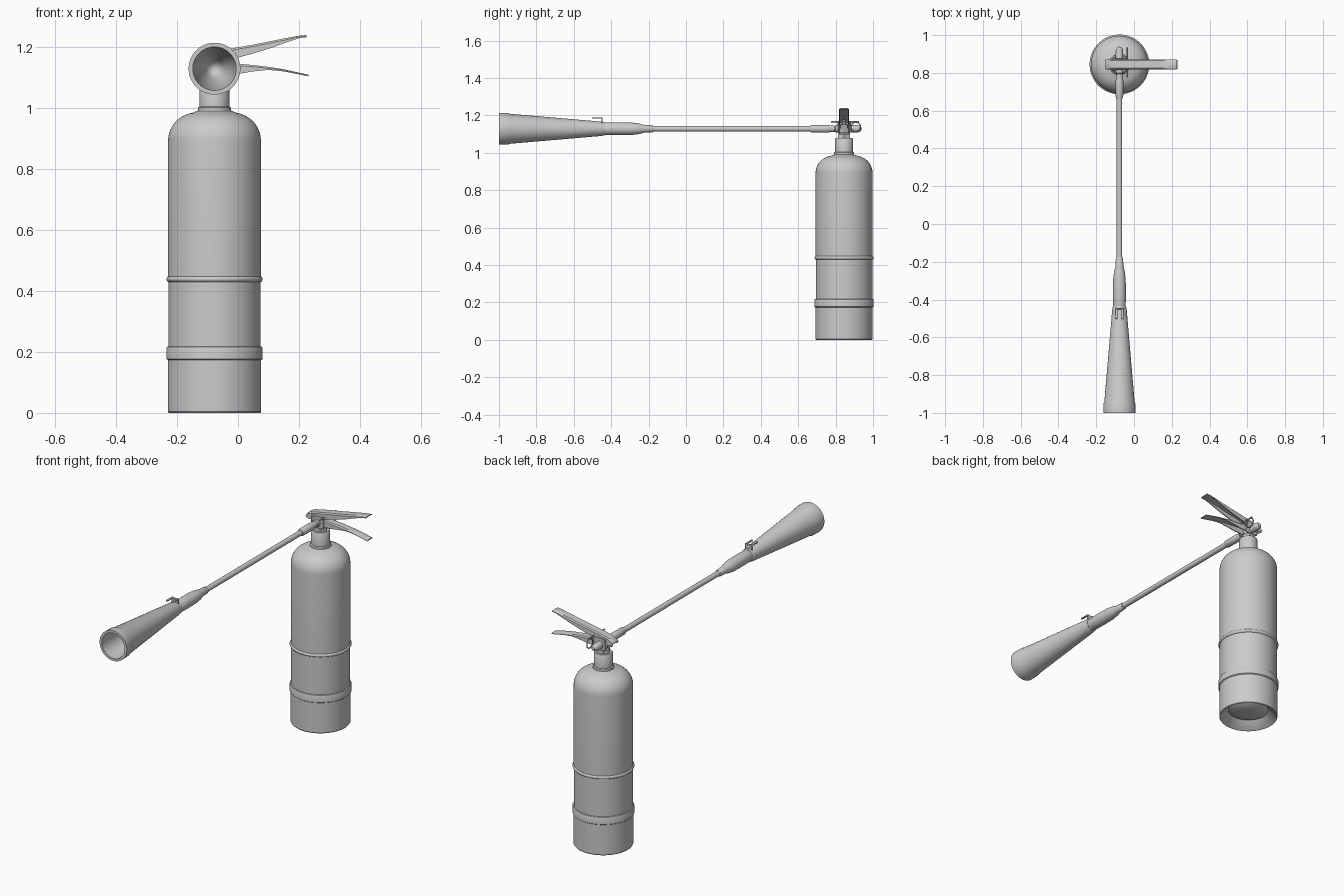
import bpy, bmesh, math
from mathutils import Matrix, Vector

if "Cube" in bpy.data.objects:
    bpy.data.objects.remove(bpy.data.objects["Cube"])

CX, CY, HZ = -0.077, 0.845, 1.128   # tank axis and hose height

grey = bpy.data.materials.new("light_grey")
grey.diffuse_color = (0.6, 0.6, 0.6, 1)
grey.use_nodes = True
grey.node_tree.nodes["Principled BSDF"].inputs["Base Color"].default_value = grey.diffuse_color


def finish(bm, name, angle=35):
    bmesh.ops.remove_doubles(bm, verts=bm.verts, dist=1e-5)
    bmesh.ops.recalc_face_normals(bm, faces=bm.faces)
    me = bpy.data.meshes.new(name)
    bm.to_mesh(me)
    bm.free()
    ob = bpy.data.objects.new(name, me)
    bpy.context.collection.objects.link(ob)
    me.materials.append(grey)
    bpy.ops.object.select_all(action='DESELECT')
    ob.select_set(True)
    bpy.context.view_layer.objects.active = ob
    bpy.ops.object.shade_smooth_by_angle(angle=math.radians(angle))
    return ob


def lathe(name, profile, along_y=False, segs=48, origin=(CX, CY, 0)):
    """Revolve (radius, position) points about z, or about the hose line."""
    bm = bmesh.new()
    vs = [bm.verts.new((r, 0, h)) for r, h in profile]
    es = [bm.edges.new(p) for p in zip(vs, vs[1:])]
    bmesh.ops.spin(bm, geom=vs + es, cent=(0, 0, 0), axis=(0, 0, 1),
                   angle=2 * math.pi, steps=segs)
    if along_y:
        bm.transform(Matrix.Translation((CX, 0, HZ)) @ Matrix.Rotation(-math.pi / 2, 4, 'X'))
    else:
        bm.transform(Matrix.Translation(origin))
    return finish(bm, name)


def box(name, lo, hi, bevel=0.002):
    bm = bmesh.new()
    lo, hi = Vector(lo), Vector(hi)
    bmesh.ops.create_cube(bm, size=1, matrix=Matrix.Translation((lo + hi) / 2)
                          @ Matrix.Diagonal((*(hi - lo), 1)))
    bmesh.ops.bevel(bm, geom=bm.edges[:], offset=bevel, segments=1, affect='EDGES')
    return finish(bm, name)


def wire(name, pts, radius, cyclic=False):
    cu = bpy.data.curves.new(name, 'CURVE')
    cu.dimensions = '3D'
    cu.bevel_depth, cu.bevel_resolution, cu.use_fill_caps = radius, 2, True
    sp = cu.splines.new('POLY')
    sp.points.add(len(pts) - 1)
    for p, co in zip(sp.points, pts):
        p.co = (*co, 1)
    sp.use_cyclic_u = cyclic
    cu.materials.append(grey)
    ob = bpy.data.objects.new(name, cu)
    bpy.context.collection.objects.link(ob)
    return ob


def lever(name, stations, half, t=0.005):
    """Downward-open channel; stations are (x, top z, bottom z)."""
    bm = bmesh.new()
    rings = []
    for x, top, bot in stations:
        inner = max(top - t, bot)
        c = min(0.006, (top - bot) / 2)
        sec = [(-half, bot), (-half, top - c), (-half + 0.006, top),
               (half - 0.006, top), (half, top - c), (half, bot),
               (half - t, bot), (half - t, inner), (-half + t, inner), (-half + t, bot)]
        rings.append([bm.verts.new((x, CY + y, z)) for y, z in sec])
    n = len(rings[0])
    for a, b in zip(rings, rings[1:]):
        for i in range(n):
            j = (i + 1) % n
            bm.faces.new((a[i], a[j], b[j], b[i]))
    bm.faces.new(rings[0])
    bm.faces.new(rings[-1])
    return finish(bm, name)


# Tank with rolled bead, base band and recessed underside
shoulder = [(0.055 + 0.097 * math.cos(a), 0.893 + 0.092 * math.sin(a))
            for a in [math.radians(d) for d in range(0, 81, 8)]]
lathe("tank", [
    (0, 0.018), (0.05, 0.022), (0.085, 0.03), (0.105, 0.042), (0.147, 0.001),
    (0.150, 0), (0.153, 0.004), (0.153, 0.173), (0.158, 0.177), (0.158, 0.211),
    (0.156, 0.216), (0.151, 0.218), (0.151, 0.429), (0.155, 0.431), (0.158, 0.436),
    (0.158, 0.440), (0.155, 0.445), (0.152, 0.447)] + shoulder +
    [(0.055, 0.990), (0.052, 0.998), (0, 0.998)], segs=64)

# Neck collar and valve stem
lathe("neck_collar", [(0, 0.99), (0.054, 0.99), (0.054, 1.0), (0.049, 1.004), (0.049, 1.072),
                      (0.045, 1.078), (0, 1.078)])
lathe("stem_nut", [(0, 1.075), (0.036, 1.075), (0.036, 1.097), (0.03, 1.102), (0, 1.102)], segs=6)
lathe("valve_stem", [(0, 1.09), (0.022, 1.09), (0.022, 1.15), (0.01, 1.153), (0.01, 1.175), (0, 1.175)],
      segs=24)

# Horizontal valve body with rounded rear end
lathe("valve_body", [(0, 0.76), (0.016, 0.76), (0.016, 0.795), (0.02, 0.80), (0.02, 0.915),
                     (0.017, 0.927), (0.01, 0.936), (0, 0.939)], True, 24)

# Bracket cheeks and cross pivot
for side, y in (("front", CY - 0.031), ("rear", CY + 0.025)):
    box(side + "_bracket", (CX - 0.035, y, 1.10), (CX + 0.04, y + 0.006, 1.165))
wire("lever_pivot", [(CX - 0.025, CY - 0.036, 1.155), (CX - 0.025, CY + 0.036, 1.155)], 0.006)

# Squeeze lever and carrying handle
lever("squeeze_lever", [(-0.152, 1.150, 1.142), (-0.145, 1.162, 1.136), (-0.125, 1.172, 1.135),
                        (-0.08, 1.183, 1.142), (0, 1.198, 1.164), (0.05, 1.207, 1.178),
                        (0.1, 1.217, 1.193), (0.15, 1.227, 1.211), (0.2, 1.236, 1.228),
                        (0.224, 1.238, 1.231)], 0.026)
lever("carry_handle", [(-0.12, 1.144, 1.118), (-0.06, 1.147, 1.110), (0, 1.144, 1.111),
                       (0.05, 1.140, 1.119), (0.1, 1.134, 1.124), (0.15, 1.126, 1.119),
                       (0.2, 1.115, 1.109), (0.231, 1.108, 1.103)], 0.024)

# Safety pin with pull ring
wire("safety_pin", [(-0.036, 0.775, 1.166), (-0.036, 0.925, 1.166)], 0.004)
wire("pull_ring", [(-0.036, 0.908 + 0.026 * math.cos(a), 1.137 + 0.026 * math.sin(a))
                   for a in [math.tau * i / 28 for i in range(28)]], 0.003, True)

# Hose with end fitting
lathe("hose_fitting", [(0, 0.665), (0.017, 0.665), (0.020, 0.672), (0.021, 0.755), (0.017, 0.775),
                       (0.017, 0.79), (0, 0.79)], True, 24)
lathe("hose", [(0, -0.2), (0.0145, -0.2), (0.0145, 0.68), (0, 0.68)], True, 24)

# Grip between hose and horn
lathe("grip", [(0, -0.45), (0.031, -0.45), (0.033, -0.44), (0.034, -0.36), (0.033, -0.29),
               (0.028, -0.25), (0.021, -0.225), (0.019, -0.18), (0.016, -0.175), (0, -0.175)], True, 32)

# Hollow discharge horn with lip
lathe("horn", [(0, -0.435), (0.034, -0.435), (0.038, -0.45), (0.080, -0.94), (0.084, -0.95),
               (0.085, -1.0), (0.071, -1.0), (0.069, -0.94), (0.03, -0.52), (0.015, -0.50),
               (0, -0.495)], True)

# Forked hook on top of the horn
box("hook_post", (CX - 0.022, -0.453, 1.15), (CX + 0.022, -0.446, 1.188))
for side, s in (("left", -1), ("right", 1)):
    x = CX + s * 0.016
    box(side + "_hook_prong", (x - 0.006, -0.502, 1.183), (x + 0.006, -0.446, 1.189), 0.001)
